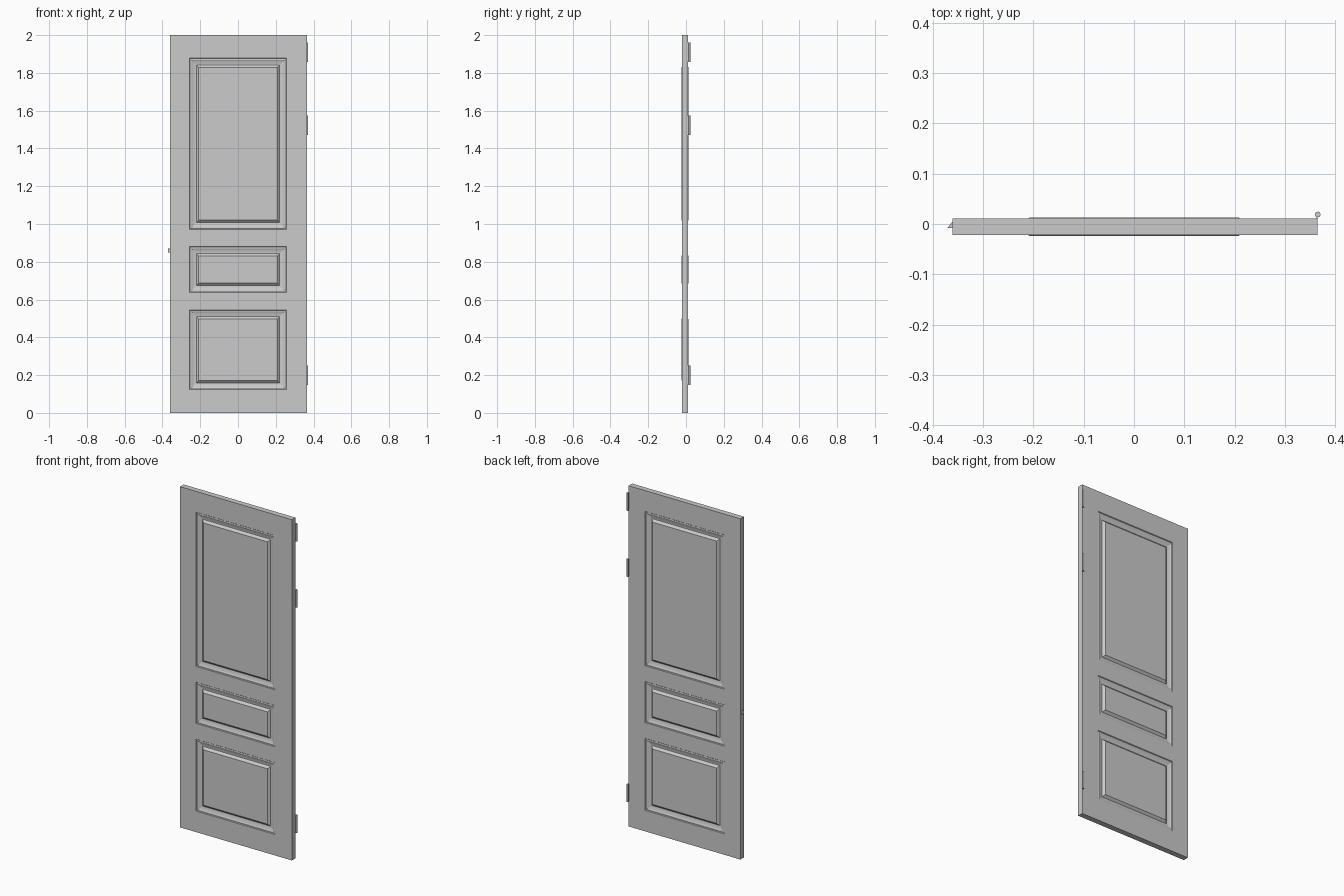
import bpy, bmesh, math

if "Cube" in bpy.data.objects:
    bpy.data.objects.remove(bpy.data.objects["Cube"])

XS = [-0.361, -0.257, 0.257, 0.365]
ZS = [0, 0.123, 0.546, 0.638, 0.88, 0.972, 1.878, 2.0]
Y_FRONT, Y_BACK = -0.022, 0.011
# panel moulding profile: (inset from opening, height above door face)
PROFILE = [(0, 0), (0.003, -0.004), (0.010, -0.0035), (0.015, -0.006),
           (0.024, -0.0085), (0.032, -0.010), (0.036, -0.010), (0.049, 0.002)]


def finish(bm, name):
    bmesh.ops.remove_doubles(bm, verts=bm.verts, dist=1e-5)
    bmesh.ops.recalc_face_normals(bm, faces=bm.faces)
    mesh = bpy.data.meshes.new(name)
    bm.to_mesh(mesh)
    bm.free()
    ob = bpy.data.objects.new(name, mesh)
    bpy.context.collection.objects.link(ob)
    return ob


def face(bm, pts):
    bm.faces.new([bm.verts.new(p) for p in pts])


def rect(x0, x1, z0, z1, y):
    return [(x0, y, z0), (x1, y, z0), (x1, y, z1), (x0, y, z1)]


def raised_panel(bm, x0, x1, z0, z1, y, out):
    rings = [rect(x0 + d, x1 - d, z0 + d, z1 - d, y + out * h) for d, h in PROFILE]
    for a, b in zip(rings, rings[1:]):
        for i in range(4):
            j = (i + 1) % 4
            face(bm, [a[i], a[j], b[j], b[i]])
    face(bm, rings[-1])


# door slab with three raised panels on each side
bm = bmesh.new()
for y, out in ((Y_FRONT, -1), (Y_BACK, 1)):
    for i in range(3):
        for k in range(7):
            cell = (XS[i], XS[i + 1], ZS[k], ZS[k + 1], y)
            if i == 1 and k % 2:
                raised_panel(bm, *cell, out)
            else:
                face(bm, rect(*cell))
# slab edges
for x in (XS[0], XS[-1]):
    for a, b in zip(ZS, ZS[1:]):
        face(bm, [(x, Y_FRONT, a), (x, Y_BACK, a), (x, Y_BACK, b), (x, Y_FRONT, b)])
for z in (ZS[0], ZS[-1]):
    for a, b in zip(XS, XS[1:]):
        face(bm, [(a, Y_FRONT, z), (b, Y_FRONT, z), (b, Y_BACK, z), (a, Y_BACK, z)])
finish(bm, "door_slab")

# hinges: round barrel with a thin leaf running to the slab edge
for n, z in enumerate((0.20, 1.522, 1.91)):
    bpy.ops.mesh.primitive_cylinder_add(vertices=24, radius=0.0055, depth=0.104,
                                        location=(0.3655, 0.019, z))
    bpy.context.object.name = f"hinge_barrel_{n + 1}"
    bpy.ops.object.shade_smooth_by_angle(angle=math.radians(40))
    bpy.ops.mesh.primitive_cube_add(size=1, location=(0.3642, 0.012, z))
    leaf = bpy.context.object
    leaf.name = f"hinge_leaf_{n + 1}"
    leaf.scale = (0.0015, 0.008, 0.10)

# wedge-shaped latch bolt
bm = bmesh.new()
wedge = [(-0.371, -0.008), (-0.360, -0.008), (-0.360, 0.004), (-0.362, 0.004)]
lo = [(x, y, 0.85) for x, y in wedge]
hi = [(x, y, 0.87) for x, y in wedge]
face(bm, lo)
face(bm, hi)
for i in range(4):
    j = (i + 1) % 4
    face(bm, [lo[i], lo[j], hi[j], hi[i]])
finish(bm, "latch_bolt")
